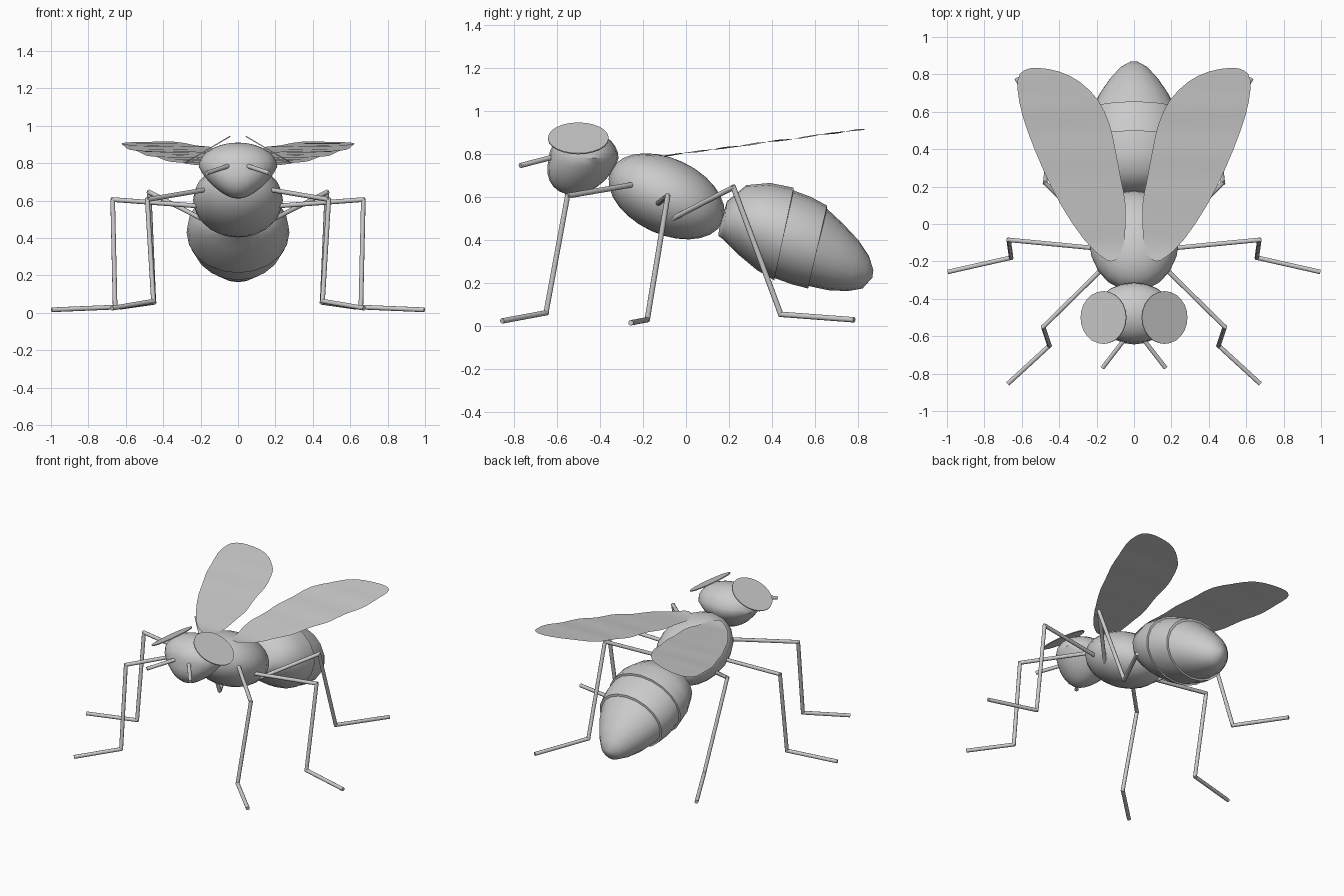
import bpy, bmesh, math
from mathutils import Vector, Matrix

if "Cube" in bpy.data.objects:
    bpy.data.objects.remove(bpy.data.objects["Cube"])

grey = bpy.data.materials.new("grey")
grey.diffuse_color = (0.6, 0.6, 0.6, 1)
grey.use_nodes = True
grey.node_tree.nodes["Principled BSDF"].inputs["Base Color"].default_value = grey.diffuse_color


def finish(name, bm, smooth=True):
    bmesh.ops.recalc_face_normals(bm, faces=bm.faces)
    mesh = bpy.data.meshes.new(name)
    bm.to_mesh(mesh)
    bm.free()
    obj = bpy.data.objects.new(name, mesh)
    bpy.context.collection.objects.link(obj)
    mesh.materials.append(grey)
    if smooth:
        bpy.ops.object.select_all(action='DESELECT')
        bpy.context.view_layer.objects.active = obj
        obj.select_set(True)
        bpy.ops.object.shade_smooth_by_angle(angle=math.radians(40))
    return obj


def ball():
    bm = bmesh.new()
    bmesh.ops.create_uvsphere(bm, u_segments=20, v_segments=14, radius=1)
    return bm


def rods(name, points, radius, side):
    """Straight round rods along a chain of points, mirrored by side."""
    bm = bmesh.new()
    pts = [Vector((p[0] * side, p[1], p[2])) for p in points]
    for a, b in zip(pts, pts[1:]):
        d = b - a
        m = Matrix.Translation((a + b) / 2) @ d.to_track_quat('Z', 'Y').to_matrix().to_4x4()
        bmesh.ops.create_cone(bm, cap_ends=True, segments=10, radius1=radius,
                              radius2=radius, depth=d.length + radius, matrix=m)
    finish(name, bm)


# Head: round on top, narrowing to the mouth
bm = ball()
for v in bm.verts:
    x, y, z = v.co
    low = min(z, 0)
    v.co = (0.21 * x * (1 + 0.35 * low), -0.475 + 0.162 * y + 0.05 * low,
            0.78 + (0.13 if z > 0 else 0.17) * z)
finish("head", bm)

# Thorax: tilted egg
bm = ball()
bmesh.ops.transform(bm, verts=bm.verts, matrix=Matrix.Translation((0, -0.09, 0.603))
                    @ Matrix.Rotation(math.radians(-25), 4, 'X')
                    @ Matrix.Diagonal((0.24, 0.286, 0.176, 1)))
finish("thorax", bm)

# Abdomen: rings given as top y, top z, bottom y, bottom z, half width
rings = [
    (0.155, 0.46, 0.15, 0.42, 0.05), (0.19, 0.58, 0.17, 0.405, 0.15),
    (0.28, 0.655, 0.24, 0.335, 0.23), (0.39, 0.665, 0.33, 0.26, 0.27),
    (0.50, 0.643, 0.41, 0.213, 0.275), (0.50, 0.63, 0.41, 0.224, 0.263),
    (0.58, 0.60, 0.49, 0.195, 0.26), (0.655, 0.56, 0.567, 0.175, 0.24),
    (0.655, 0.545, 0.567, 0.187, 0.225), (0.73, 0.475, 0.66, 0.167, 0.185),
    (0.80, 0.40, 0.75, 0.163, 0.13), (0.85, 0.325, 0.82, 0.175, 0.075),
    (0.87, 0.26, 0.865, 0.225, 0.02)]
bm = bmesh.new()
N = 20
loops = []
for ty, tz, by, bz, w in rings:
    loop = []
    for i in range(N):
        a = 2 * math.pi * i / N
        c = math.cos(a)
        loop.append(bm.verts.new((w * math.sin(a), (ty + by) / 2 + c * (ty - by) / 2,
                                  (tz + bz) / 2 + c * (tz - bz) / 2)))
    loops.append(loop)
for p, q in zip(loops, loops[1:]):
    for i in range(N):
        j = (i + 1) % N
        bm.faces.new((p[i], p[j], q[j], q[i]))
bm.faces.new(loops[0])
bm.faces.new(loops[-1])
finish("abdomen", bm)

# Wing outline seen from above
outline = [
    (0.05, -0.08), (0.045, 0.1), (0.07, 0.24), (0.1, 0.4), (0.13, 0.53), (0.19, 0.66),
    (0.29, 0.76), (0.4, 0.815), (0.52, 0.835), (0.59, 0.82), (0.622, 0.77),
    (0.613, 0.65), (0.57, 0.5), (0.49, 0.3), (0.39, 0.1), (0.27, -0.08),
    (0.18, -0.17), (0.12, -0.2), (0.075, -0.165)]
legs = {
    "front_leg": [(0.19, -0.26, 0.655), (0.485, -0.55, 0.605), (0.452, -0.65, 0.062), (0.67, -0.85, 0.025)],
    "middle_leg": [(0.2, -0.13, 0.57), (0.67, -0.085, 0.605), (0.657, -0.18, 0.03), (0.99, -0.255, 0.016)],
    "hind_leg": [(0.15, -0.10, 0.48), (0.475, 0.22, 0.645), (0.45, 0.44, 0.055), (0.625, 0.775, 0.03)]}

for label, s in (("right", 1), ("left", -1)):
    # Wing: thin sheet, sliced across so that it can ripple
    bm = bmesh.new()
    pts = []
    n = len(outline)
    for i in range(n):
        p0, p1, p2, p3 = (Vector(outline[(i + k) % n]) for k in (-1, 0, 1, 2))
        pts += [p1, (9 * (p1 + p2) - p0 - p3) / 16]
    bm.faces.new([bm.verts.new((p.x * s, p.y, 0)) for p in pts])
    for k in range(18):
        bmesh.ops.bisect_plane(bm, geom=bm.verts[:] + bm.edges[:] + bm.faces[:], dist=1e-5,
                               plane_co=(0, -0.15 + 0.053 * k, 0), plane_no=(0, 1, 0))
    for v in bm.verts:
        x, y = abs(v.co.x), v.co.y
        v.co.z = 0.793 + 0.135 * max(y + 0.08, 0) + 0.004 * math.sin(22 * y + 9 * x)
    finish(label + "_wing", bm)

    # Eye: flat tilted disc resting on the head
    bm = bmesh.new()
    bmesh.ops.create_cone(bm, cap_ends=True, segments=24, radius1=0.141, radius2=0.141, depth=0.006,
                          matrix=Matrix.Translation((0.163 * s, -0.5, 0.872))
                          @ Matrix.Rotation(math.radians(30.5) * s, 4, 'Y'))
    finish(label + "_eye", bm)

    # Antenna and legs
    rods(label + "_antenna", [(0.045, -0.61, 0.787), (0.165, -0.765, 0.747)], 0.012, s)
    for leg, chain in legs.items():
        rods(label + "_" + leg, chain, 0.0125, s)
